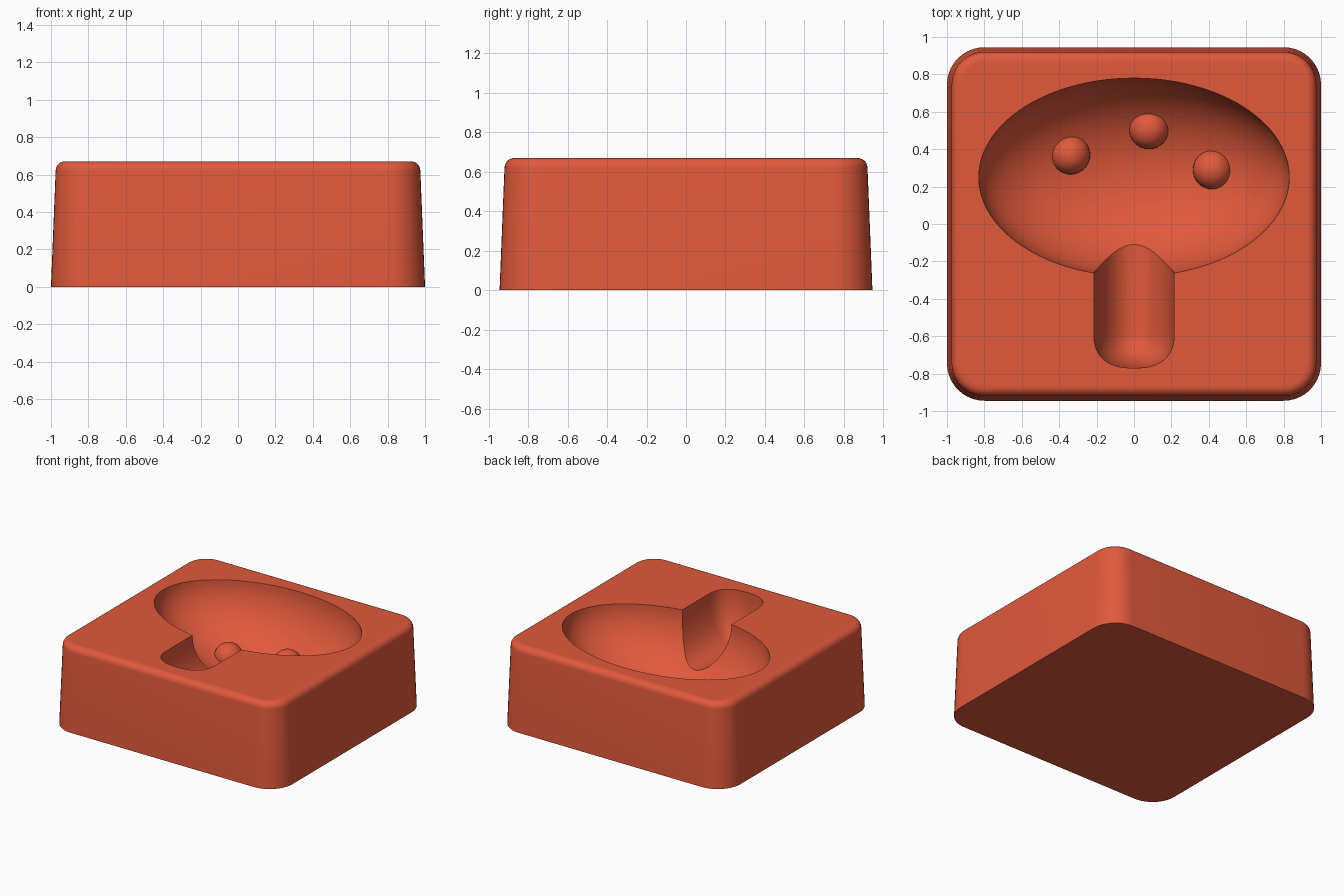
import bpy, bmesh
from math import sin, cos, pi, radians, sqrt

cube = bpy.data.objects.get("Cube")
if cube:
    bpy.data.objects.remove(cube)

TOP = 0.67
CAP_CENTRE_Y = 0.25
CAP = (0.83, 0.53, 0.49)
STEM_W, STEM_D = 0.215, 0.36

red = bpy.data.materials.new("terracotta red")
red.use_nodes = True
colour = (0.75, 0.1, 0.045, 1)
red.diffuse_color = colour
red.node_tree.nodes["Principled BSDF"].inputs["Base Color"].default_value = colour


def make_object(name, bm):
    bmesh.ops.recalc_face_normals(bm, faces=bm.faces)
    mesh = bpy.data.meshes.new(name)
    bm.to_mesh(mesh)
    bm.free()
    mesh.materials.append(red)
    obj = bpy.data.objects.new(name, mesh)
    bpy.context.collection.objects.link(obj)
    return obj


def loft(name, rings):
    """Skin closed rings of points and cap both ends."""
    bm = bmesh.new()
    loops = [[bm.verts.new(p) for p in ring] for ring in rings]
    n = len(loops[0])
    for a, b in zip(loops, loops[1:]):
        for i in range(n):
            j = (i + 1) % n
            bm.faces.new((a[i], a[j], b[j], b[i]))
    bm.faces.new(loops[0])
    bm.faces.new(loops[-1])
    return make_object(name, bm)


def rounded_rectangle(inset, z, steps=10):
    radius = 0.2 - inset
    points = []
    for k, (sx, sy) in enumerate(((1, 1), (-1, 1), (-1, -1), (1, -1))):
        for i in range(steps + 1):
            a = (k + i / steps) * pi / 2
            points.append((sx * 0.8 + radius * cos(a), sy * 0.745 + radius * sin(a), z))
    return points


def ellipsoid(name, centre, size, segments, rings):
    bm = bmesh.new()
    bmesh.ops.create_uvsphere(bm, u_segments=segments, v_segments=rings, radius=1)
    bmesh.ops.scale(bm, vec=size, verts=bm.verts)
    bmesh.ops.translate(bm, vec=centre, verts=bm.verts)
    return make_object(name, bm)


def smooth(obj):
    bpy.ops.object.select_all(action='DESELECT')
    obj.select_set(True)
    bpy.context.view_layer.objects.active = obj
    bpy.ops.object.shade_smooth_by_angle(angle=radians(35))


# Tapered block with a rounded top rim
EDGE = 0.05
profile = [(0, 0), (0.025, TOP - EDGE)]
for i in range(1, 7):
    a = i / 6 * pi / 2
    profile.append((0.025 + EDGE * (1 - cos(a)), TOP - EDGE + EDGE * sin(a)))
profile.append((0.085, TOP))
block = loft("mould_block", [rounded_rectangle(inset, z) for inset, z in profile])

# Cutter for the domed cap hollow
cap_cutter = ellipsoid("cap_cutter", (0, CAP_CENTRE_Y, TOP), CAP, 96, 48)

# Cutter for the stem channel: elliptical section with a blunt rounded end
END_START, END_LENGTH = -0.58, 0.19
sections = [(-0.03, 1), (END_START, 1)]
for i in range(1, 13):
    u = sin(i / 12 * pi / 2 * 0.985)
    sections.append((END_START - END_LENGTH * u, (1 - u ** 2.5) ** 0.4))
stem_cutter = loft("stem_cutter", [
    [(STEM_W * s * cos(i * pi / 24), y, TOP + STEM_D * s * sin(i * pi / 24)) for i in range(48)]
    for y, s in sections])

# Carve both hollows, then discard the cutters
cutters = (cap_cutter, stem_cutter)
for cutter in cutters:
    cutter.hide_render = True
    mod = block.modifiers.new(cutter.name, 'BOOLEAN')
    mod.operation = 'DIFFERENCE'
    mod.solver = 'EXACT'
    mod.object = cutter
bpy.context.view_layer.update()
carved = bpy.data.meshes.new_from_object(block.evaluated_get(bpy.context.evaluated_depsgraph_get()))
block.modifiers.clear()
block.data = carved
for cutter in cutters:
    bpy.data.objects.remove(cutter)
smooth(block)

# Round bumps set into the floor of the cap hollow
for name, x, y in (("right", -0.34, 0.37), ("middle", 0.08, 0.505), ("left", 0.42, 0.29)):
    depth = CAP[2] * sqrt(1 - (x / CAP[0]) ** 2 - ((y - CAP_CENTRE_Y) / CAP[1]) ** 2)
    bump = ellipsoid("spot_bump_" + name, (x, y, TOP - depth - 0.01), (0.105,) * 3, 32, 16)
    smooth(bump)
